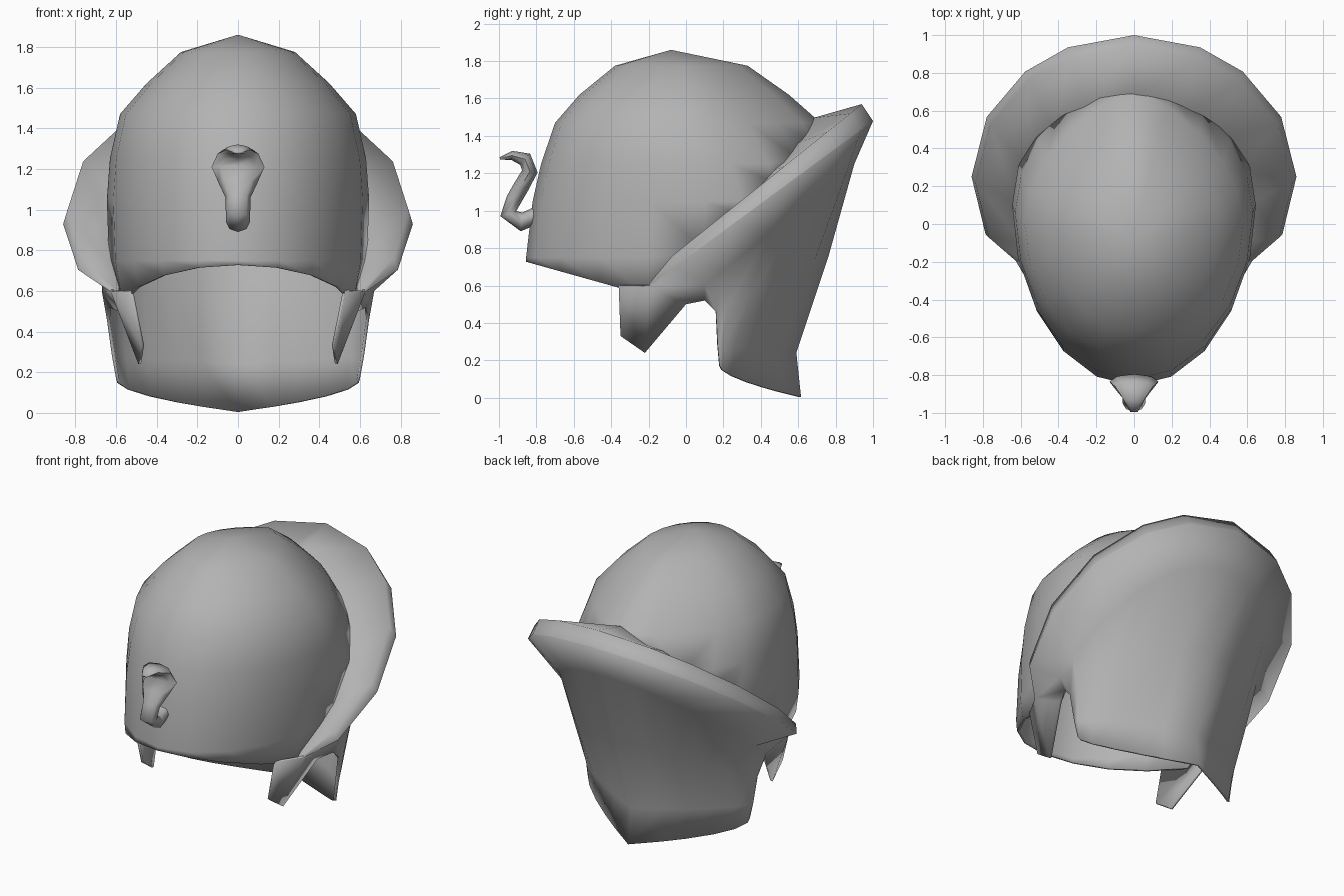
import bpy, bmesh, math
from mathutils import Vector

if "Cube" in bpy.data.objects:
    bpy.data.objects.remove(bpy.data.objects["Cube"])

grey = bpy.data.materials.new("plain grey")
grey.diffuse_color = (0.45, 0.45, 0.45, 1)
grey.use_nodes = True
grey.node_tree.nodes["Principled BSDF"].inputs["Base Color"].default_value = grey.diffuse_color


def finish(name, bm, center, thickness=0.0, angle=80):
    """Turn a bmesh into a smooth object with normals facing away from center."""
    bmesh.ops.remove_doubles(bm, verts=bm.verts, dist=0.0005)
    bmesh.ops.recalc_face_normals(bm, faces=bm.faces)
    c = Vector(center)
    if thickness and sum((f.calc_center_median() - c).dot(f.normal) * f.calc_area() for f in bm.faces) < 0:
        bmesh.ops.reverse_faces(bm, faces=bm.faces)
    me = bpy.data.meshes.new(name)
    bm.to_mesh(me)
    bm.free()
    me.materials.append(grey)
    ob = bpy.data.objects.new(name, me)
    bpy.context.collection.objects.link(ob)
    if thickness:
        m = ob.modifiers.new("shell", 'SOLIDIFY')
        m.thickness = thickness
        m.offset = -1
    bpy.ops.object.select_all(action='DESELECT')
    ob.select_set(True)
    bpy.context.view_layer.objects.active = ob
    bpy.ops.object.shade_smooth_by_angle(angle=math.radians(angle))
    return ob


def loft(bm, rows, closed=False):
    """Bridge rows of points with quads."""
    vs = [[bm.verts.new(p) for p in r] for r in rows]
    n = len(rows[0])
    for a, b in zip(vs, vs[1:]):
        for i in range(n if closed else n - 1):
            j = (i + 1) % n
            bm.faces.new((a[i], a[j], b[j], b[i]))
    return vs


def depth(t, k):
    """Cosine, flattened towards a wedge by k on the back quarter."""
    c = math.cos(t)
    return c + k * (1 - abs(math.sin(t)) - c) if c > 0 else c


# Crown dome: rings (z, front y, back y, half width), closed at the apex
SEG = 20
rings = [(.45, -.86, 1.06, .58), (.75, -.855, 1.05, .635), (1.05, -.82, 1.02, .645),
         (1.25, -.775, .90, .63), (1.47, -.70, .72, .58), (1.62, -.57, .55, .45),
         (1.775, -.38, .33, .28)]
rows = []
for z, f, b, a in rings:
    rows.append([(a * math.sin(2 * math.pi * i / SEG),
                  (f + b) / 2 + (b - f) / 2 * depth(2 * math.pi * i / SEG, .35), z)
                 for i in range(SEG)])
bm = bmesh.new()
vs = loft(bm, rows, True)
top = bm.verts.new((0, -.08, 1.86))
for i in range(SEG):
    bm.faces.new((vs[-1][i], vs[-1][(i + 1) % SEG], top))
# trim along the sloping brow and along the flange
for co, no in (((0, -.83, .72), (0, .28, 1)), ((0, 0, .69), (0, -.96, 1))):
    bmesh.ops.bisect_plane(bm, geom=bm.verts[:] + bm.edges[:] + bm.faces[:],
                           plane_co=co, plane_no=no, clear_inner=True)
finish("crown_dome", bm, (0, 0, .9), .015)

# Flange and neck guard: arcs swept around the back
ANGLES = [0, 24, 42, 65, 90, 114, 125]
N = len(ANGLES) - 1


def arc(a, y0, b, z_of, tmax, pinch=False, k=0.0):
    pts = []
    for i in range(-N, N + 1):
        t = math.copysign(math.radians(ANGLES[abs(i)] * tmax / 125), i)
        y = y0 + b * depth(t, k)
        p = Vector((a * math.sin(t), y, z_of(y)))
        if pinch and abs(i) == N:
            p = p.lerp(Vector((math.copysign(.6, i), -.2, .59)), .75)
        pts.append(p)
    return pts


def guard_arc(a, y0, yb, zs, zb, k, e=1):
    return arc(a, y0, yb - y0,
               lambda y: zs + (zb - zs) * max(0, (y - y0) / (yb - y0)) ** e, 90, False, k)


inner = arc(.625, .10, .58,
            lambda y: .59 + .83 * (y + .2) + .377 * (y + .2) * (y - .15), 121, True, .35)
lip = arc(.84, .22, .72, lambda y: 1.57 - .80 * (.94 - y), 125, True)
rim = arc(.86, .25, .75, lambda y: 1.48 - .736 * (1 - y), 125, True)
guard = [guard_arc(.67, .10, .90, .60, 1.25, 0), guard_arc(.645, .16, .76, .46, .75, .35),
         guard_arc(.62, .17, .59, .28, .24, .65), guard_arc(.60, .18, .615, .17, .005, .8, .6)]
bm = bmesh.new()
loft(bm, [inner, lip, rim])
finish("flange", bm, (0, .2, .6), 0, 120)
bm = bmesh.new()
loft(bm, [rim] + guard)
# Pointed ear tabs joining brow and neck guard
for s in (-1, 1):
    end = rim[-1 if s > 0 else 0]
    pts = [(.53, -.36, .60), (.475, -.35, .33), (.49, -.22, .24), (.59, 0, .5),
           (.635, .1, .52), (.67, .1, .60), (abs(end.x), end.y, end.z), (.645, .16, .46)]
    v = [bm.verts.new((s * x, y, z)) for x, y, z in pts]
    for idx in ((0, 1, 2, 6), (6, 2, 3), (6, 3, 4, 5), (5, 4, 7)):
        bm.faces.new([v[i] for i in (idx if s > 0 else idx[::-1])])
finish("neck_guard", bm, (0, 0, .5), .015)

# Rearing snake ornament: flattened rings along an S path (y, z, half width, half depth)
path = [(-.80, .975, .055, .045), (-.88, .94, .06, .05), (-.95, .985, .06, .045),
        (-.92, 1.06, .062, .042), (-.88, 1.13, .095, .042), (-.835, 1.21, .13, .042),
        (-.86, 1.275, .10, .04), (-.93, 1.295, .055, .025), (-.995, 1.28, .02, .006)]
rows = []
for k, (y, z, w, d) in enumerate(path):
    p, q = path[max(k - 1, 0)], path[min(k + 1, len(path) - 1)]
    t = Vector((0, q[0] - p[0], q[1] - p[1])).normalized()
    nrm = t.cross(Vector((1, 0, 0)))
    rows.append([Vector((w * math.cos(a), y, z)) + nrm * d * math.sin(a)
                 for a in (math.pi * i / 4 for i in range(8))])
bm = bmesh.new()
vs = loft(bm, rows, True)
bm.faces.new(vs[0])
bm.faces.new(vs[-1])
finish("snake_ornament", bm, (0, -.9, 1.1))
